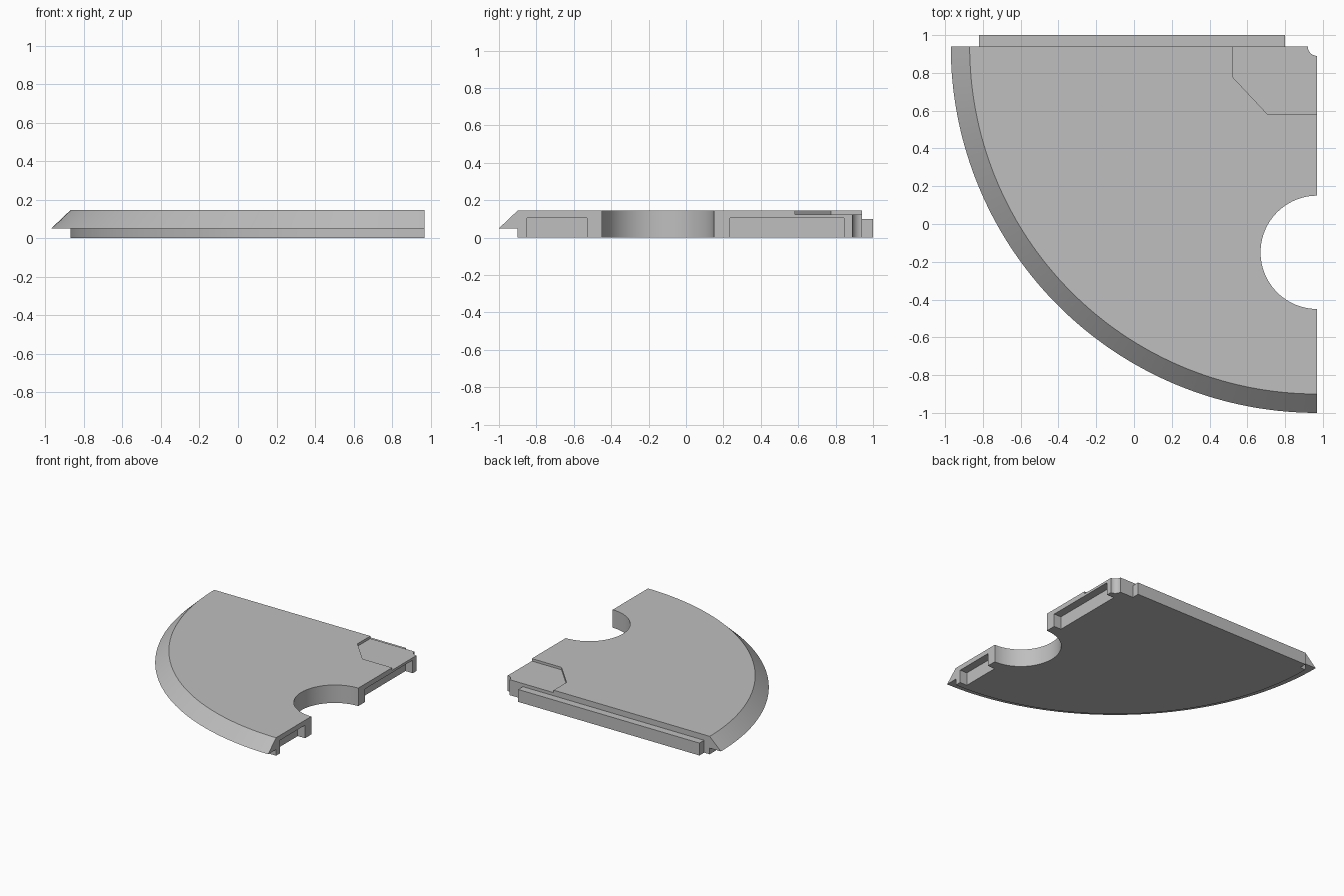
import bpy, bmesh, math
from mathutils import Matrix, Vector

default = bpy.data.objects.get("Cube")
if default:
    bpy.data.objects.remove(default, do_unlink=True)

EDGE_X, EDGE_Y, TOP = 0.97, 0.94, 0.145   # straight sides and top of the plate

grey = bpy.data.materials.new("plain_grey")
grey.use_nodes = True
colour = (0.52, 0.52, 0.52, 1)
grey.diffuse_color = colour
grey.node_tree.nodes["Principled BSDF"].inputs["Base Color"].default_value = colour


def make_object(name, bm):
    bmesh.ops.recalc_face_normals(bm, faces=bm.faces)
    mesh = bpy.data.meshes.new(name)
    bm.to_mesh(mesh)
    bm.free()
    mesh.materials.append(grey)
    obj = bpy.data.objects.new(name, mesh)
    bpy.context.collection.objects.link(obj)
    return obj


def prism(name, outline, z0, z1):
    bm = bmesh.new()
    base = bm.faces.new([bm.verts.new((x, y, z0)) for x, y in outline])
    grown = bmesh.ops.extrude_face_region(bm, geom=[base], use_keep_orig=True)
    verts = [g for g in grown["geom"] if isinstance(g, bmesh.types.BMVert)]
    bmesh.ops.translate(bm, verts=verts, vec=(0, 0, z1 - z0))
    return make_object(name, bm)


def box(name, x0, x1, y0, y1, z0, z1):
    return prism(name, [(x0, y0), (x1, y0), (x1, y1), (x0, y1)], z0, z1)


def cut(target, cutter):
    cutter.hide_render = True
    mod = target.modifiers.new("cut", 'BOOLEAN')
    mod.operation = 'DIFFERENCE'
    mod.solver = 'EXACT'
    mod.object = cutter
    bpy.context.view_layer.objects.active = target
    bpy.ops.object.modifier_apply(modifier=mod.name)
    bpy.data.objects.remove(cutter, do_unlink=True)


# Quarter plate: rim section swept a quarter turn around the corner
section = [(0.05, 0), (1.84, 0), (1.84, 0.05), (1.94, 0.05), (1.84, TOP), (0.05, TOP)]
bm = bmesh.new()
start = [bm.verts.new((EDGE_X - r, EDGE_Y, z)) for r, z in section]
first = bm.faces.new(start)
bmesh.ops.spin(bm, geom=[first], cent=(EDGE_X, EDGE_Y, 0), axis=(0, 0, 1),
               angle=math.pi / 2, steps=72, use_duplicate=False)
# Keep a closed skin: restore the starting end if the sweep consumed it
loose = [e for e in bm.edges if len(e.link_faces) == 1]
if loose:
    bmesh.ops.holes_fill(bm, edges=loose, sides=0)
bmesh.ops.dissolve_limit(bm, angle_limit=math.radians(0.1),
                         verts=bm.verts, edges=bm.edges)
plate = make_object("quarter_plate", bm)

# Round bite in the right side
arc = [(EDGE_X + 0.3 * math.cos(a), -0.15 + 0.3 * math.sin(a))
       for a in (2 * math.pi * i / 96 for i in range(96))]
cut(plate, prism("bite_cutter", arc, -0.1, 0.3))

# Two sockets along the right side, open underneath
for y0, y1 in ((-0.85, -0.53), (0.235, 0.845)):
    cut(plate, box("socket_cutter", EDGE_X - 0.065, 1.1, y0, y1, -0.1, 0.105))

# Shallow recess with a clipped corner on top
cut(plate, prism("recess_cutter", [(0.525, 1.1), (0.525, 0.775), (0.705, 0.583),
                                   (1.1, 0.583), (1.1, 1.1)], 0.125, 0.3))

# Tongue along the back
tongue = box("back_tongue", -0.82, 0.80, EDGE_Y, 1.0, 0, 0.1)

bpy.ops.object.select_all(action='DESELECT')
plate.select_set(True)
bpy.context.view_layer.objects.active = plate
bpy.ops.object.shade_smooth_by_angle(angle=math.radians(25))
